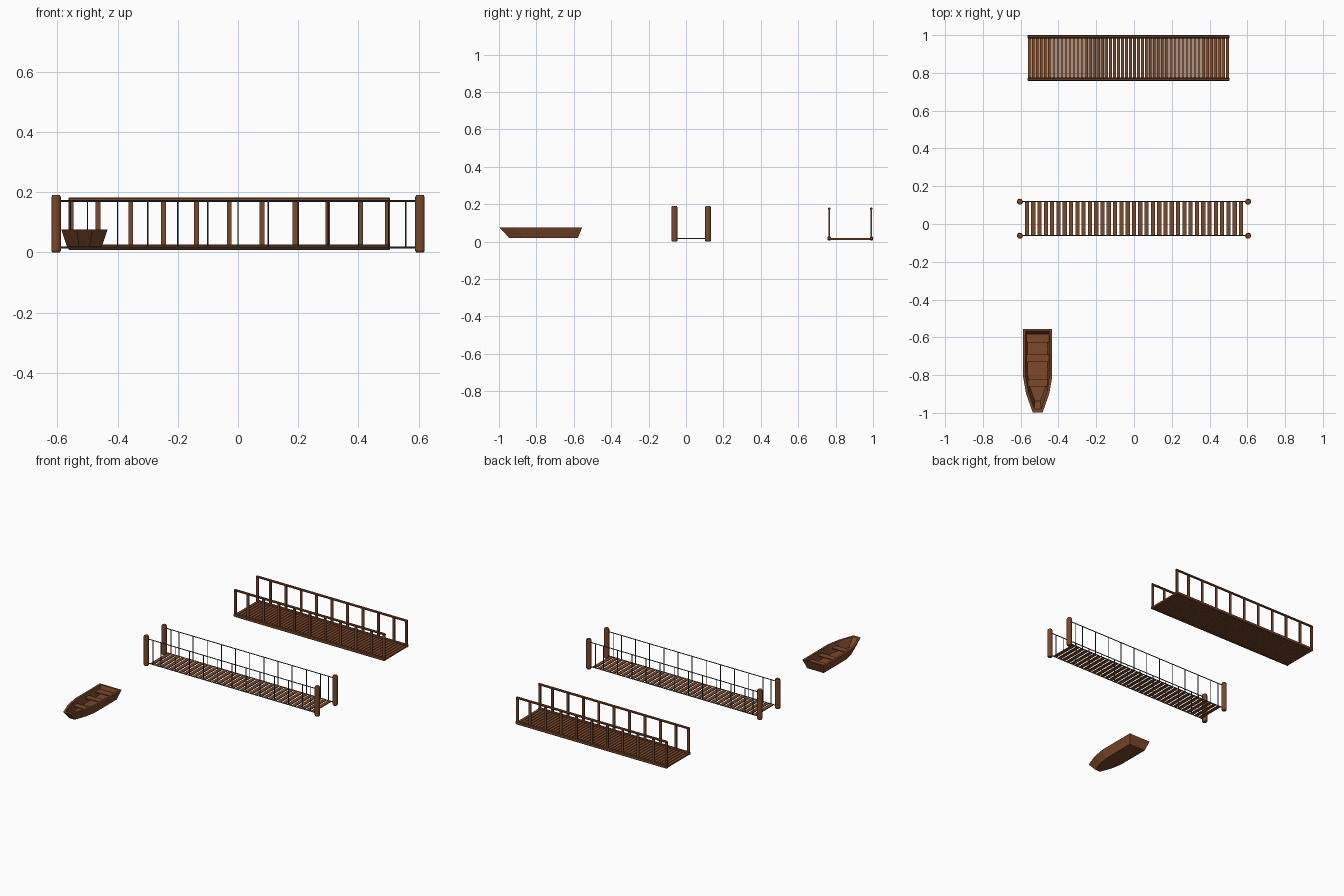
import bpy, bmesh, math
from mathutils import Matrix, Vector

if "Cube" in bpy.data.objects:
    bpy.data.objects.remove(bpy.data.objects["Cube"])


def material(name, rgb):
    m = bpy.data.materials.new(name)
    m.diffuse_color = (*rgb, 1)
    m.use_nodes = True
    m.node_tree.nodes["Principled BSDF"].inputs["Base Color"].default_value = m.diffuse_color
    return m


WOOD = material("wood", (0.20, 0.065, 0.023))
ROPE = material("rope", (0.045, 0.045, 0.05))


def finish(name, bm, mat):
    bmesh.ops.recalc_face_normals(bm, faces=bm.faces)
    me = bpy.data.meshes.new(name)
    bm.to_mesh(me)
    bm.free()
    me.materials.append(mat)
    ob = bpy.data.objects.new(name, me)
    bpy.context.collection.objects.link(ob)
    return ob


def box(bm, center, size):
    bmesh.ops.create_cube(bm, size=1, matrix=Matrix.Translation(center) @ Matrix.Diagonal((*size, 1)))


def rod(bm, a, b, r, sides=6):
    a, b = Vector(a), Vector(b)
    d = b - a
    mat = Matrix.Translation((a + b) / 2) @ d.to_track_quat('Z', 'Y').to_matrix().to_4x4()
    bmesh.ops.create_cone(bm, cap_ends=True, segments=sides, radius1=r, radius2=r, depth=d.length, matrix=mat)


# ---- Rope bridge ----
Y0, Y1 = -0.062, 0.118
bm = bmesh.new()
for i in range(-17, 18):
    box(bm, (i / 30, (Y0 + Y1) / 2, 0.0165), (0.022, Y1 - Y0, 0.005))
finish("rope_bridge_planks", bm, WOOD)

bm = bmesh.new()
for x in (-0.604, 0.604):
    for y in (Y0, Y1):
        # rounded post: stacked profile rings
        rings = []
        for r, z in ((0.012, 0), (0.016, 0.006), (0.016, 0.182), (0.013, 0.19)):
            rings.append([bm.verts.new((x + r * math.cos(k * math.tau / 12), y + r * math.sin(k * math.tau / 12), z))
                          for k in range(12)])
        for a, b in zip(rings, rings[1:]):
            for k in range(12):
                bm.faces.new((a[k], a[(k + 1) % 12], b[(k + 1) % 12], b[k]))
        bm.faces.new(rings[0])
        bm.faces.new(rings[-1])
finish("rope_bridge_posts", bm, WOOD)

bm = bmesh.new()
for y in (Y0, Y1):
    for z in (0.0165, 0.171):
        rod(bm, (-0.604, y, z), (0.604, y, z), 0.003)
    for x in [-0.557] + [i / 10 for i in range(-5, 6)] + [0.557]:
        rod(bm, (x, y, 0.0165), (x, y, 0.171), 0.0025)
finish("rope_bridge_ropes", bm, ROPE)

# ---- Wooden footbridge ----
XA, XB = -0.563, 0.505
MID, LEN = (XA + XB) / 2, XB - XA
SIDES = (0.766, 0.991)
bm = bmesh.new()
n = 50
for i in range(n):
    box(bm, (XA + (i + 0.5) * LEN / n, sum(SIDES) / 2, 0.015), (0.017, SIDES[1] - SIDES[0], 0.01))
finish("footbridge_slats", bm, WOOD)

bm = bmesh.new()
for y in SIDES:
    box(bm, (MID, y, 0.017), (LEN, 0.017, 0.019))
bmesh.ops.bevel(bm, geom=bm.edges[:], offset=0.003, segments=1, affect='EDGES')
finish("footbridge_side_beams", bm, WOOD)

bm = bmesh.new()
for y in SIDES:
    for x in [-0.555] + [-0.465 + 0.109 * i for i in range(9)] + [0.496]:
        box(bm, (x, y, 0.098), (0.016, 0.007, 0.15))
finish("footbridge_railing_posts", bm, WOOD)

bm = bmesh.new()
for y in SIDES:
    box(bm, (MID, y, 0.176), (LEN, 0.013, 0.012))
bmesh.ops.bevel(bm, geom=bm.edges[:], offset=0.003, segments=1, affect='EDGES')
finish("footbridge_handrails", bm, WOOD)

# ---- Rowing boat ----
CX = -0.51
# half outlines (half width, y) from stern to bow
TOP_OUT = ((0.077, -0.555), (0.077, -0.81), (0.061, -0.90), (0.026, -0.998))
BOT_OUT = ((0.058, -0.578), (0.058, -0.80), (0.045, -0.87), (0.017, -0.945))
TOP_IN = ((0.064, -0.567), (0.064, -0.805), (0.049, -0.89), (0.019, -0.98))
BOT_IN = ((0.053, -0.583), (0.053, -0.797), (0.040, -0.866), (0.014, -0.938))

bm = bmesh.new()


def outline(half, z):
    pts = [(CX + w, y) for w, y in half] + [(CX - w, y) for w, y in reversed(half)]
    return [bm.verts.new((x, y, z)) for x, y in pts]


loops = [outline(BOT_OUT, 0.019), outline(TOP_OUT, 0.077), outline(TOP_IN, 0.077), outline(BOT_IN, 0.026)]
for a, b in zip(loops, loops[1:]):
    for k in range(8):
        bm.faces.new((a[k], a[(k + 1) % 8], b[(k + 1) % 8], b[k]))
bm.faces.new(loops[0])
bm.faces.new(loops[-1])
finish("boat_hull", bm, WOOD)

bm = bmesh.new()
for y, depth, w in ((-0.605, 0.045, 0.122), (-0.71, 0.04, 0.122), (-0.84, 0.04, 0.104)):
    box(bm, (CX, y, 0.054), (w, depth, 0.006))
finish("boat_seats", bm, WOOD)

bm = bmesh.new()
for y, w in ((-0.66, 0.108), (-0.77, 0.108), (-0.88, 0.068)):
    box(bm, (CX, y, 0.028), (w, 0.008, 0.006))
finish("boat_ribs", bm, WOOD)
